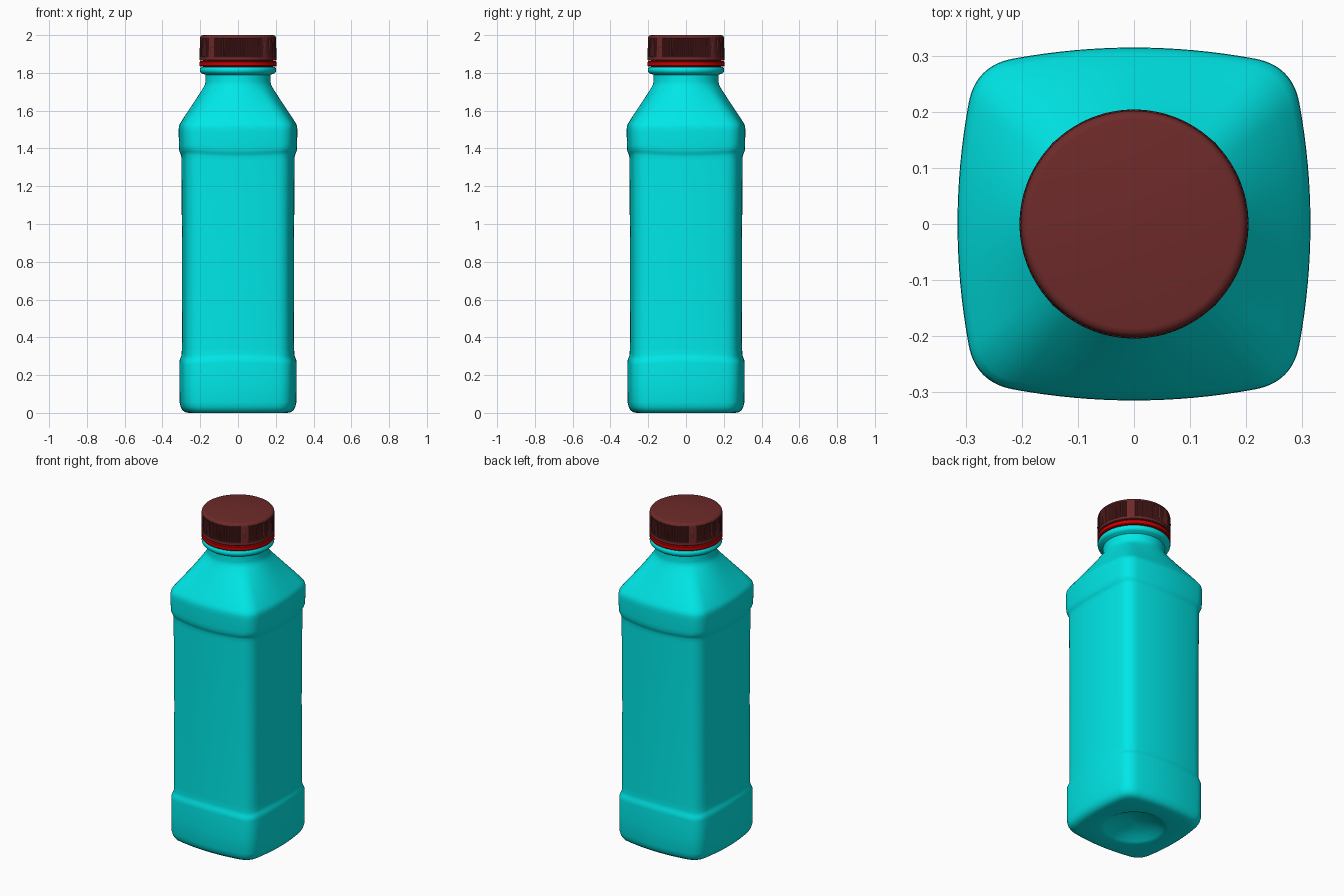
import bpy, bmesh, math

if "Cube" in bpy.data.objects:
    bpy.data.objects.remove(bpy.data.objects["Cube"])

def material(name, rgb):
    m = bpy.data.materials.new(name)
    m.diffuse_color = (*rgb, 1)
    m.use_nodes = True
    m.node_tree.nodes["Principled BSDF"].inputs["Base Color"].default_value = m.diffuse_color
    return m

def loft(name, rings, mat, angle=35):
    """Skin a stack of closed rings and cap both ends."""
    bm = bmesh.new()
    loops = [[bm.verts.new(p) for p in ring] for ring in rings]
    n = len(loops[0])
    for a, b in zip(loops, loops[1:]):
        for i in range(n):
            j = (i + 1) % n
            bm.faces.new((a[i], a[j], b[j], b[i]))
    bm.faces.new(loops[0][::-1])
    bm.faces.new(loops[-1])
    bmesh.ops.recalc_face_normals(bm, faces=bm.faces)
    me = bpy.data.meshes.new(name)
    bm.to_mesh(me)
    bm.free()
    ob = bpy.data.objects.new(name, me)
    bpy.context.collection.objects.link(ob)
    me.materials.append(mat)
    bpy.ops.object.select_all(action='DESELECT')
    ob.select_set(True)
    bpy.context.view_layer.objects.active = ob
    bpy.ops.object.shade_smooth_by_angle(angle=math.radians(angle))
    return ob

def square_outline():
    """Rounded square with bowed sides, half width 1 at the middle of a side."""
    side, corner = 16, 12
    quarter = []
    for i in range(side):
        t = -1 + 2 * i / side
        quarter.append((1 - 0.062 * t * t, 0.68 * t))
    p0, c, p1 = (0.938, 0.68), (0.9, 0.9), (0.68, 0.938)
    for i in range(corner):
        t = i / corner
        quarter.append(tuple((1-t)**2 * a + 2*t*(1-t) * b + t*t * d
                             for a, b, d in zip(p0, c, p1)))
    pts = []
    for k in range(4):
        ca, sa = round(math.cos(k * math.pi / 2)), round(math.sin(k * math.pi / 2))
        pts += [(x * ca - y * sa, x * sa + y * ca) for x, y in quarter]
    return pts

OUTLINE = square_outline()

def body_ring(z, h, circ, bow):
    ring = []
    for x, y in OUTLINE:
        r = math.hypot(x, y)
        k = h * ((1 - circ) + circ / r)
        mid = max(0, 1 - (min(abs(x), abs(y)) / 0.85) ** 2)
        ring.append((x * k, y * k, z + bow * mid))
    return ring

cyan = material("cyan_plastic", (0.0, 0.8, 0.8))
red = material("red_plastic", (0.6, 0.0, 0.0))
maroon = material("maroon_plastic", (0.156, 0.023, 0.023))

# Bottle body: height, half width, roundness, bow of the ledge
body = [
    (0.055, 0.008, 1, 0), (0.052, 0.03, 1, 0), (0.042, 0.08, 1, 0),
    (0.026, 0.13, 1, 0), (0.008, 0.163, 1, 0), (0.002, 0.175, 1, 0),
    (0, 0.19, 0.9, 0), (0, 0.262, 0.1, 0), (0.004, 0.28, 0, 0),
    (0.014, 0.294, 0, 0), (0.03, 0.303, 0, 0), (0.055, 0.309, 0, 0),
    (0.15, 0.31, 0, 0), (0.255, 0.31, 0, 0.01), (0.268, 0.3085, 0, 0.012),
    (0.28, 0.304, 0, 0.012), (0.29, 0.3, 0, 0.012), (0.302, 0.298, 0, 0.012),
    (0.34, 0.2975, 0, 0.006), (0.83, 0.2965, 0, 0), (1.34, 0.2995, 0, -0.006),
    (1.368, 0.3, 0, -0.012), (1.378, 0.302, 0, -0.012), (1.388, 0.307, 0, -0.012),
    (1.4, 0.311, 0, -0.012), (1.42, 0.3125, 0, -0.008), (1.49, 0.3145, 0, 0),
    (1.51, 0.3135, 0, 0), (1.526, 0.31, 0, 0), (1.54, 0.302, 0.02, 0),
    (1.58, 0.276, 0.12, 0), (1.64, 0.236, 0.36, 0), (1.7, 0.197, 0.72, 0),
    (1.722, 0.183, 0.88, 0), (1.738, 0.175, 0.97, 0), (1.752, 0.172, 1, 0),
    (1.79, 0.172, 1, 0),
]
loft("bottle_body", [body_ring(*r) for r in body], cyan)

def lathe(name, profile, mat, n=96):
    circle = [(math.cos(2 * math.pi * i / n), math.sin(2 * math.pi * i / n)) for i in range(n)]
    return loft(name, [[(r * x, r * y, z) for x, y in circle] for r, z in profile], mat)

# Neck flange and the tamper band under the cap
lathe("neck_flange", [(0.165, 1.785), (0.172, 1.79), (0.192, 1.797), (0.2, 1.805),
                      (0.202, 1.815), (0.2, 1.825), (0.194, 1.831), (0.18, 1.833),
                      (0.18, 1.85)], cyan)
lathe("tamper_band", [(0.185, 1.834), (0.2, 1.834), (0.203, 1.838), (0.203, 1.858),
                      (0.199, 1.863), (0.185, 1.863)], red)

# Ribbed cap: grooves are left out at four smooth grip pads on the diagonals
RIBS = 120

def cap_ring(r, z, depth):
    ring = []
    for i in range(RIBS * 4):
        a = 2 * math.pi * i / (RIBS * 4)
        off = abs((math.degrees(a) % 90) - 45)
        groove = depth if i % 4 in (2, 3) and off > 6 else 0
        ring.append(((r - groove) * math.cos(a), (r - groove) * math.sin(a), z))
    return ring

cap = [(0.185, 1.866, 0), (0.2, 1.866, 0), (0.204, 1.869, 0), (0.204, 1.88, 0),
       (0.203, 1.884, 0), (0.203, 1.886, 0.006), (0.202, 1.98, 0.006),
       (0.2015, 1.984, 0), (0.199, 1.993, 0), (0.194, 1.998, 0), (0.186, 2.0, 0)]
loft("cap", [cap_ring(*r) for r in cap], maroon)

# Inner neck joining the flange, band and cap
lathe("neck_thread", [(0.184, 1.83), (0.184, 1.87)], maroon)

# Oval studs on the grip pads
for k in range(4):
    a = math.radians(45 + 90 * k)
    bpy.ops.mesh.primitive_uv_sphere_add(segments=16, ring_count=8, radius=1,
        location=(0.2 * math.cos(a), 0.2 * math.sin(a), 1.935), rotation=(0, 0, a))
    stud = bpy.context.object
    stud.name = f"grip_stud_{k + 1}"
    stud.scale = (0.005, 0.011, 0.03)
    stud.data.materials.append(maroon)
    bpy.ops.object.shade_smooth()
